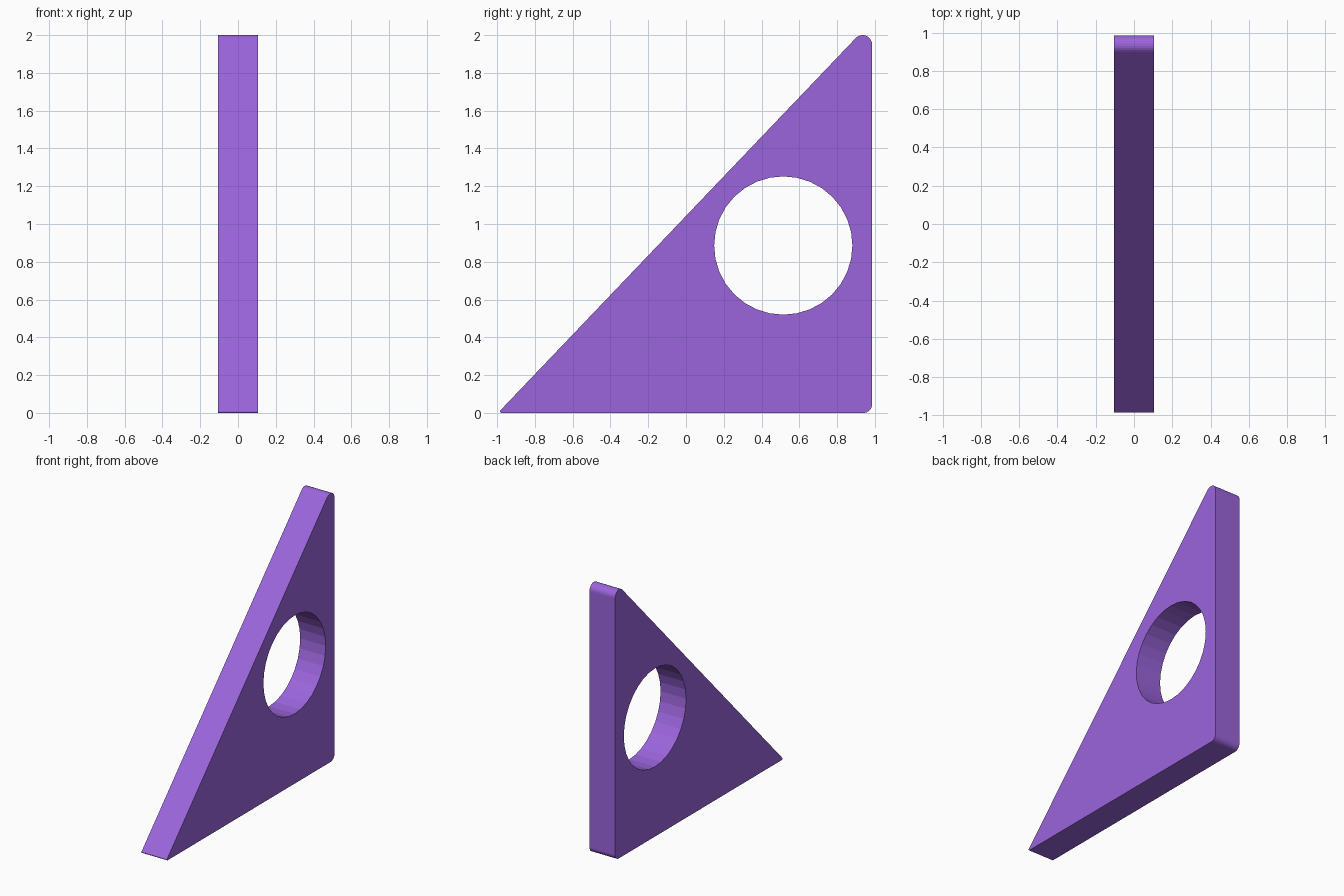
import bpy, bmesh, math

if "Cube" in bpy.data.objects:
    bpy.data.objects.remove(bpy.data.objects["Cube"])

HALF = 0.105  # half thickness along x


def arc(cy, cz, r, start, end, n):
    """Points of an arc in the y-z plane, angles in degrees."""
    return [(cy + r * math.cos(math.radians(start + (end - start) * i / n)),
             cz + r * math.sin(math.radians(start + (end - start) * i / n)))
            for i in range(n + 1)]


def add_loop(bm, pts):
    verts = [bm.verts.new((-HALF, y, z)) for y, z in pts]
    return [bm.edges.new((v, verts[(i + 1) % len(verts)])) for i, v in enumerate(verts)]


# Right triangle with rounded corners, and the round hole
SLOPE = 136.4  # direction of the sloping edge's normal
outline = (arc(-0.977, 0.008, 0.008, SLOPE, 270, 6)
           + arc(0.940, 0.045, 0.045, 270, 360, 8)
           + arc(0.935, 1.950, 0.050, 0, SLOPE, 10))
hole = arc(0.515, 0.886, 0.366, 0, 360, 32)[:-1]

# Fill the flat face around the hole, then give it thickness
bm = bmesh.new()
edges = add_loop(bm, outline) + add_loop(bm, hole)
bmesh.ops.triangle_fill(bm, edges=edges, use_beauty=True)
ext = bmesh.ops.extrude_face_region(bm, geom=bm.faces[:], use_keep_orig=True)
moved = [g for g in ext["geom"] if isinstance(g, bmesh.types.BMVert)]
bmesh.ops.translate(bm, verts=moved, vec=(2 * HALF, 0, 0))
bmesh.ops.recalc_face_normals(bm, faces=bm.faces[:])

mesh = bpy.data.meshes.new("triangular_bracket")
bm.to_mesh(mesh)
bm.free()
bracket = bpy.data.objects.new("triangular_bracket", mesh)
bpy.context.collection.objects.link(bracket)

# Purple finish
purple = bpy.data.materials.new("purple")
purple.diffuse_color = (0.33, 0.13, 0.72, 1)
purple.use_nodes = True
purple.node_tree.nodes["Principled BSDF"].inputs["Base Color"].default_value = purple.diffuse_color
mesh.materials.append(purple)
